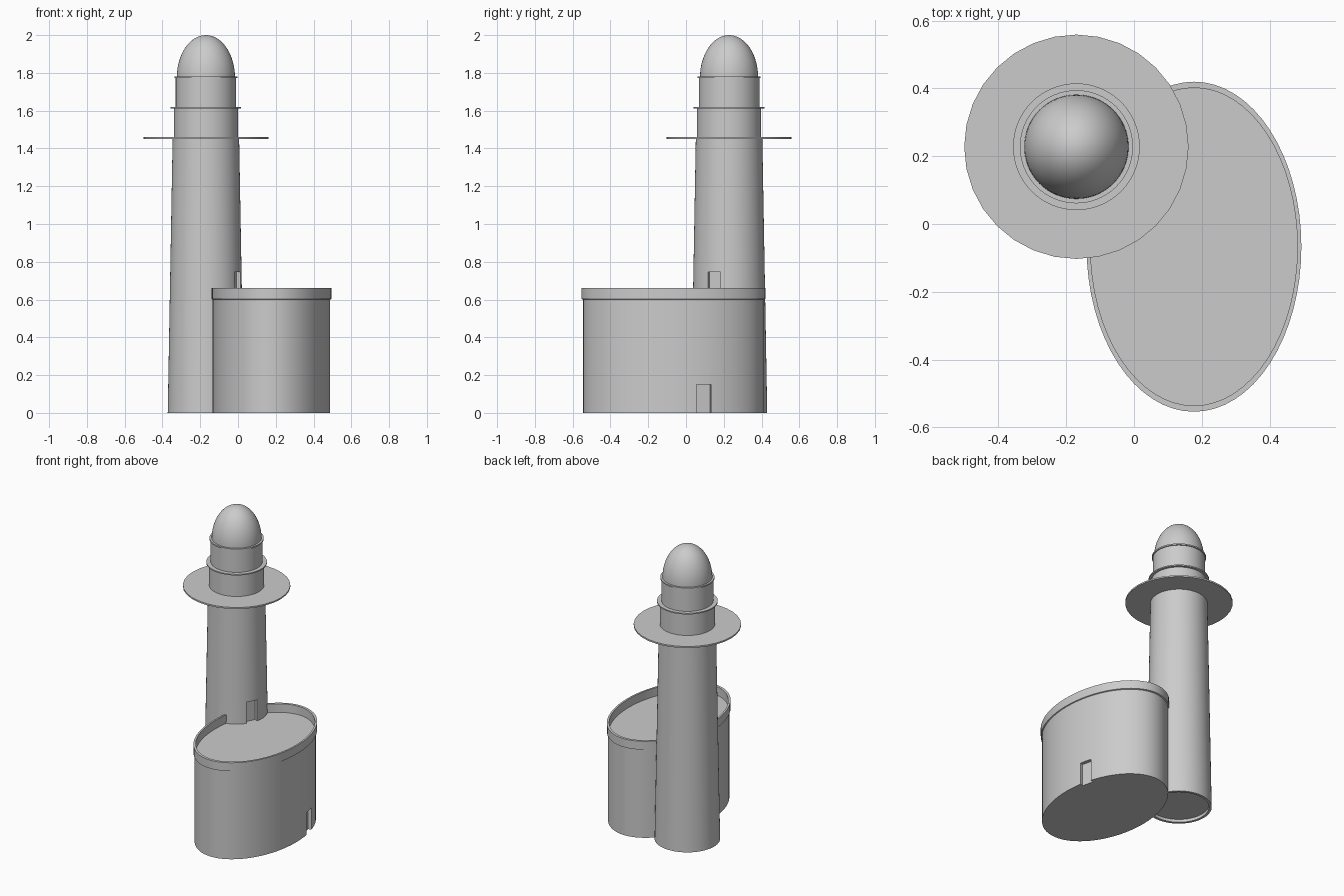
import bpy, bmesh, math

if "Cube" in bpy.data.objects:
    bpy.data.objects.remove(bpy.data.objects["Cube"])

TOWER = (-0.17, 0.228)
HALL = (0.177, -0.067)


def lathe(name, profile, centre, segments=64, sx=1.0, sy=1.0):
    """Revolve (radius, z) points; radius 0 becomes a single pole vertex."""
    bm = bmesh.new()
    rings = []
    for r, z in profile:
        if r == 0:
            rings.append([bm.verts.new((0, 0, z))] * segments)
        else:
            rings.append([bm.verts.new((r * sx * math.cos(2 * math.pi * i / segments),
                                        r * sy * math.sin(2 * math.pi * i / segments), z))
                          for i in range(segments)])
    for a, b in zip(rings, rings[1:]):
        for i in range(segments):
            j = (i + 1) % segments
            bm.faces.new(dict.fromkeys((a[i], a[j], b[j], b[i])))
    bmesh.ops.recalc_face_normals(bm, faces=bm.faces)
    mesh = bpy.data.meshes.new(name)
    bm.to_mesh(mesh)
    bm.free()
    ob = bpy.data.objects.new(name, mesh)
    ob.location = (*centre, 0)
    bpy.context.collection.objects.link(ob)
    return ob


def select(ob):
    bpy.ops.object.select_all(action='DESELECT')
    ob.select_set(True)
    bpy.context.view_layer.objects.active = ob


def cut_doorway(ob, surface, angle, width, z0, z1, depth):
    """Recess a doorway into ob at a surface point, facing the given angle."""
    reach = 0.1
    off = reach / 2 - depth
    x = surface[0] + off * math.cos(angle)
    y = surface[1] + off * math.sin(angle)
    bpy.ops.mesh.primitive_cube_add(size=1, location=(x, y, (z0 + z1) / 2),
                                    rotation=(0, 0, angle))
    cutter = bpy.context.object
    cutter.name = "doorway_cutter"
    cutter.scale = (reach, width, z1 - z0)
    cutter.hide_render = True
    mod = ob.modifiers.new("doorway", 'BOOLEAN')
    mod.object, mod.operation, mod.solver = cutter, 'DIFFERENCE', 'EXACT'
    select(ob)
    bpy.ops.object.modifier_apply(modifier=mod.name)
    bpy.data.objects.remove(cutter, do_unlink=True)


# Tapered tower shaft with a slightly recessed underside
tower = lathe("tower_shaft", [(0, 0.02), (0.185, 0.02), (0.185, 0), (0.202, 0),
                              (0.176, 1.455), (0, 1.455)], TOWER)
a = math.radians(-25)
cut_doorway(tower, (TOWER[0] + 0.188 * math.cos(a), TOWER[1] + 0.188 * math.sin(a)),
            a, 0.074, 0.59, 0.745, 0.025)

# Elliptical hall with a raised, slightly projecting parapet
hall = lathe("oval_hall", [(0, 0), (0.981, 0), (0.981, 0.6), (1, 0.603), (1, 0.66),
                           (0.963, 0.66), (0.963, 0.602), (0, 0.602)],
             HALL, 64, 0.317, 0.487)
cut_doorway(hall, (0.47, 0.095), math.radians(13), 0.08, -0.05, 0.15, 0.025)

# Gallery deck
deck = lathe("gallery_deck", [(0, 1.45), (0.331, 1.45), (0.331, 1.46), (0, 1.46)], TOWER, 32)

# Watch room, lantern room and their flanges
watch = lathe("watch_room", [(0, 1.455), (0.17, 1.455), (0.17, 1.613), (0, 1.613)], TOWER)
lantern = lathe("lantern_room", [(0, 1.615), (0.16, 1.615), (0.16, 1.776), (0, 1.776)], TOWER)
lower = lathe("lower_flange", [(0, 1.611), (0.187, 1.611), (0.187, 1.619), (0, 1.619)], TOWER)
upper = lathe("upper_flange", [(0, 1.772), (0.167, 1.772), (0.167, 1.781), (0, 1.781)], TOWER)

# Tall dome
steps = 16
dome_profile = [(0, 1.775)] + [(0.154 * math.cos(math.pi / 2 * i / steps),
                                1.775 + 0.225 * math.sin(math.pi / 2 * i / steps))
                               for i in range(steps)] + [(0, 2.0)]
dome = lathe("dome", dome_profile, TOWER)

for ob in (tower, hall, deck, watch, lantern, lower, upper, dome):
    select(ob)
    bpy.ops.object.shade_smooth_by_angle(angle=math.radians(30))
